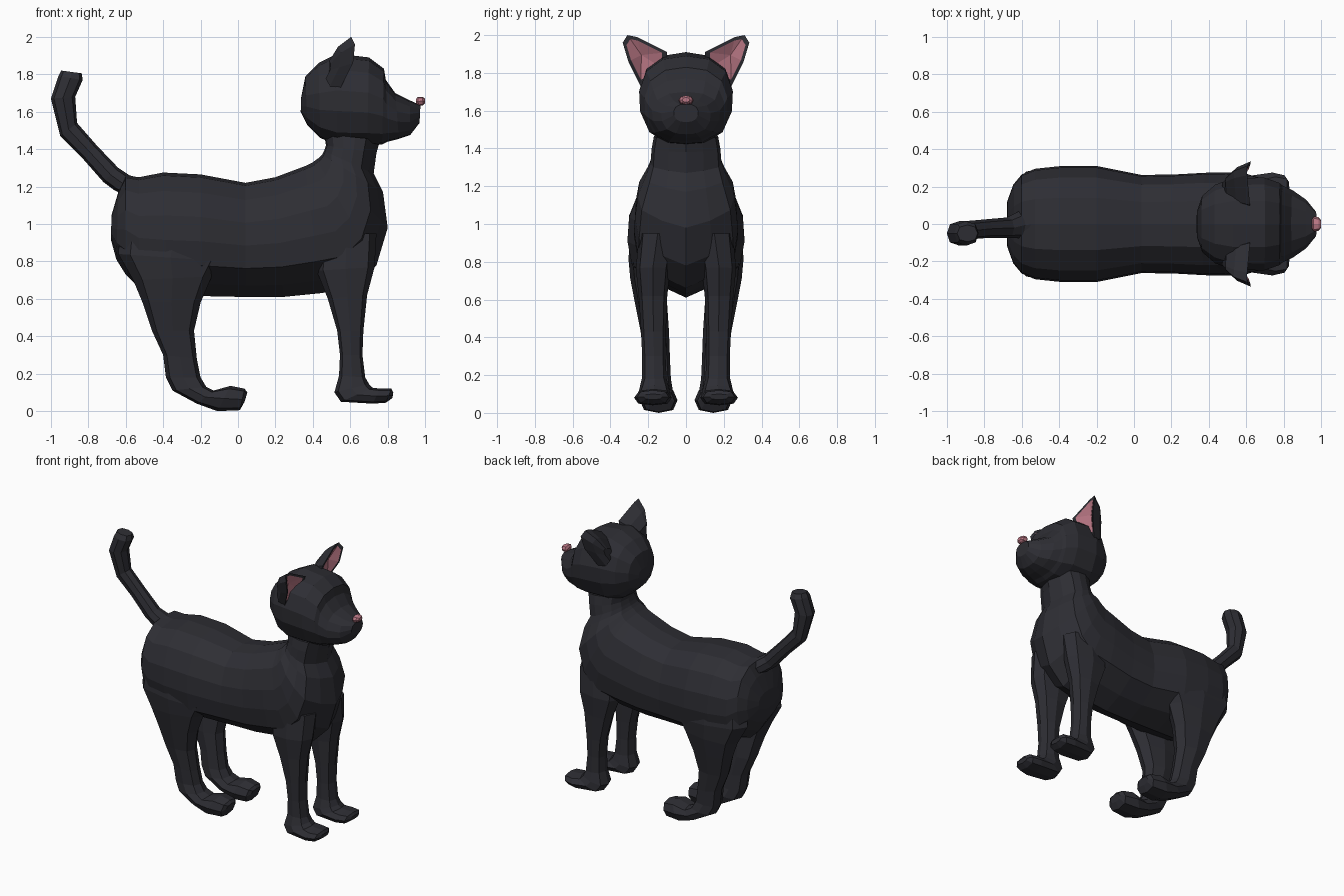
import bpy, bmesh, math
from mathutils import Vector


def material(name, rgb):
    m = bpy.data.materials.new(name)
    m.diffuse_color = (*rgb, 1)
    return m


FUR = material("black fur", (0.027, 0.027, 0.034))
PINK = material("pink skin", (0.50, 0.19, 0.24))


def finish(name, bm, mats):
    bmesh.ops.recalc_face_normals(bm, faces=bm.faces)
    mesh = bpy.data.meshes.new(name)
    bm.to_mesh(mesh)
    bm.free()
    for m in mats:
        mesh.materials.append(m)
    ob = bpy.data.objects.new(name, mesh)
    bpy.context.collection.objects.link(ob)
    return ob


def ngon(n, power=0.85):
    """Rounded section as (across, along) pairs."""
    pts = []
    for i in range(n):
        a = 2 * math.pi * i / n
        s, c = math.sin(a), math.cos(a)
        pts.append((math.copysign(abs(s) ** power, s), math.copysign(abs(c) ** power, c)))
    return pts


def mirrored(half):
    return half + [(-u, v) for u, v in half[-2:0:-1]]


def loft(name, rings, section, side=1, mat=FUR):
    """Each ring: lower/back point (x, z), upper/front point (x, z), centre y, half width."""
    bm = bmesh.new()
    loops = []
    for px, pz, qx, qz, yc, w in rings:
        loop = []
        for u, v in section:
            t = (v + 1) / 2
            loop.append(bm.verts.new((px + (qx - px) * t, side * (yc + u * w), pz + (qz - pz) * t)))
        loops.append(loop)
    n = len(section)
    for a, b in zip(loops, loops[1:]):
        for i in range(n):
            j = (i + 1) % n
            bm.faces.new((a[i], a[j], b[j], b[i]))
    bm.faces.new(loops[0])
    bm.faces.new(loops[-1])
    return finish(name, bm, [mat])


# Torso, chest and neck in one sweep that turns upward at the shoulders
torso_section = mirrored([(0, 1), (.45, .95), (.8, .7), (.97, .3), (1, -.1), (.92, -.5), (.5, -.8), (0, -1)])
loft("torso_and_neck", [
    (-.68, .92, -.675, 1.05, 0, .12),
    (-.65, .81, -.64, 1.17, 0, .21),
    (-.60, .73, -.60, 1.26, 0, .265),
    (-.53, .66, -.53, 1.25, 0, .295),
    (-.38, .62, -.40, 1.275, 0, .31),
    (-.20, .615, -.20, 1.265, 0, .31),
    (.04, .61, .04, 1.22, 0, .262),
    (.24, .61, .20, 1.25, 0, .265),
    (.44, .63, .36, 1.31, 0, .275),
    (.62, .66, .40, 1.33, 0, .275),
    (.74, .78, .42, 1.345, 0, .27),
    (.80, .98, .435, 1.355, 0, .255),
    (.775, 1.17, .45, 1.37, 0, .21),
    (.725, 1.27, .46, 1.39, 0, .188),
    (.74, 1.38, .47, 1.42, 0, .182),
    (.76, 1.45, .46, 1.48, 0, .17),
], torso_section)

# Head with brow step and muzzle
head_section = mirrored([(0, 1), (.5, .92), (.85, .65), (1, .2), (.98, -.25), (.78, -.72), (.4, -.96), (0, -1)])
loft("head", [
    (.335, 1.60, .338, 1.68, 0, .07),
    (.37, 1.53, .36, 1.79, 0, .15),
    (.44, 1.46, .43, 1.86, 0, .21),
    (.53, 1.42, .53, 1.91, 0, .245),
    (.69, 1.42, .70, 1.89, 0, .248),
    (.77, 1.425, .78, 1.83, 0, .22),
    (.80, 1.44, .79, 1.77, 0, .205),
    (.86, 1.455, .84, 1.70, 0, .18),
    (.92, 1.475, .92, 1.66, 0, .13),
    (.97, 1.54, .975, 1.635, 0, .065),
], head_section)

# Nose
loft("nose", [
    (.95, 1.645, .95, 1.665, 0, .025),
    (.965, 1.63, .96, 1.68, 0, .04),
    (.99, 1.635, .985, 1.68, 0, .036),
    (1.0, 1.645, 1.0, 1.67, 0, .02),
], ngon(8))

bpy.data.objects["nose"].data.materials[0] = PINK

# Tail with a flared root and an upturned tip
loft("tail", [
    (-.58, 1.14, -.50, 1.24, 0, .11),
    (-.66, 1.18, -.58, 1.26, -.005, .07),
    (-.72, 1.225, -.64, 1.30, -.02, .055),
    (-.83, 1.35, -.755, 1.42, -.025, .05),
    (-.95, 1.47, -.86, 1.54, -.035, .05),
    (-1.0, 1.67, -.87, 1.68, -.05, .065),
    (-.96, 1.79, -.83, 1.77, -.05, .065),
    (-.945, 1.82, -.835, 1.805, -.05, .045),
], ngon(8))

FRONT_LEG = [
    (.42, .95, .74, .95, .15, .10),
    (.42, .75, .73, .77, .175, .09),
    (.48, .60, .69, .62, .175, .075),
    (.53, .43, .67, .43, .172, .066),
    (.545, .30, .665, .30, .17, .062),
    (.54, .19, .68, .18, .168, .065),
    (.515, .10, .70, .145, .168, .08),
    (.55, .05, .72, .125, .17, .09),
    (.72, .04, .76, .12, .175, .10),
    (.79, .045, .82, .12, .175, .085),
    (.825, .07, .83, .10, .175, .05),
]
HIND_LEG = [
    (-.62, 1.05, -.05, 1.0, .16, .12),
    (-.64, .84, -.08, .80, .20, .105),
    (-.56, .70, -.14, .72, .20, .095),
    (-.51, .58, -.20, .58, .185, .085),
    (-.46, .43, -.235, .43, .165, .075),
    (-.40, .30, -.22, .28, .155, .07),
    (-.385, .18, -.20, .18, .15, .07),
    (-.35, .11, -.17, .13, .15, .08),
    (-.22, .04, -.13, .11, .15, .09),
    (-.11, 0, -.04, .135, .145, .10),
    (.01, .005, .035, .12, .145, .085),
    (.035, .05, .05, .10, .145, .05),
]

# Ear rim, listed around the opening
RIM = [(.55, .24, 1.73), (.615, .305, 1.86), (.625, .335, 1.96), (.605, .31, 2.0),
       (.605, .26, 1.99), (.62, .10, 1.91), (.59, .10, 1.81)]


def ear(name, side):
    bm = bmesh.new()
    rim = [Vector(p) for p in RIM]
    mid = sum(rim, Vector()) / len(rim)

    def ring(scale, offset):
        pts = [mid + (p - mid) * scale + Vector(offset) for p in rim]
        return [bm.verts.new((p.x, side * p.y, p.z)) for p in pts]

    back = ring(.35, (-.115, -.02, -.06))
    rings = [back, ring(.78, (-.07, -.01, -.03)), ring(1, (0, 0, 0)), ring(.8, (0, 0, 0))]
    bm.faces.new(back)
    for a, b in zip(rings, rings[1:]):
        for i in range(len(a)):
            j = (i + 1) % len(a)
            bm.faces.new((a[i], a[j], b[j], b[i]))
    # Hollow pink inside of the ear
    pit = bm.verts.new((mid.x - .03, side * mid.y, mid.z))
    inner = rings[-1]
    for i in range(len(inner)):
        f = bm.faces.new((inner[i], inner[(i + 1) % len(inner)], pit))
        f.material_index = 1
    finish(name, bm, [FUR, PINK])


# Paired parts
for label, side in (("left", 1), ("right", -1)):
    loft(label + "_front_leg", FRONT_LEG, ngon(8, .75), side)
    loft(label + "_hind_leg", HIND_LEG, ngon(8, .75), side)
    ear(label + "_ear", side)
